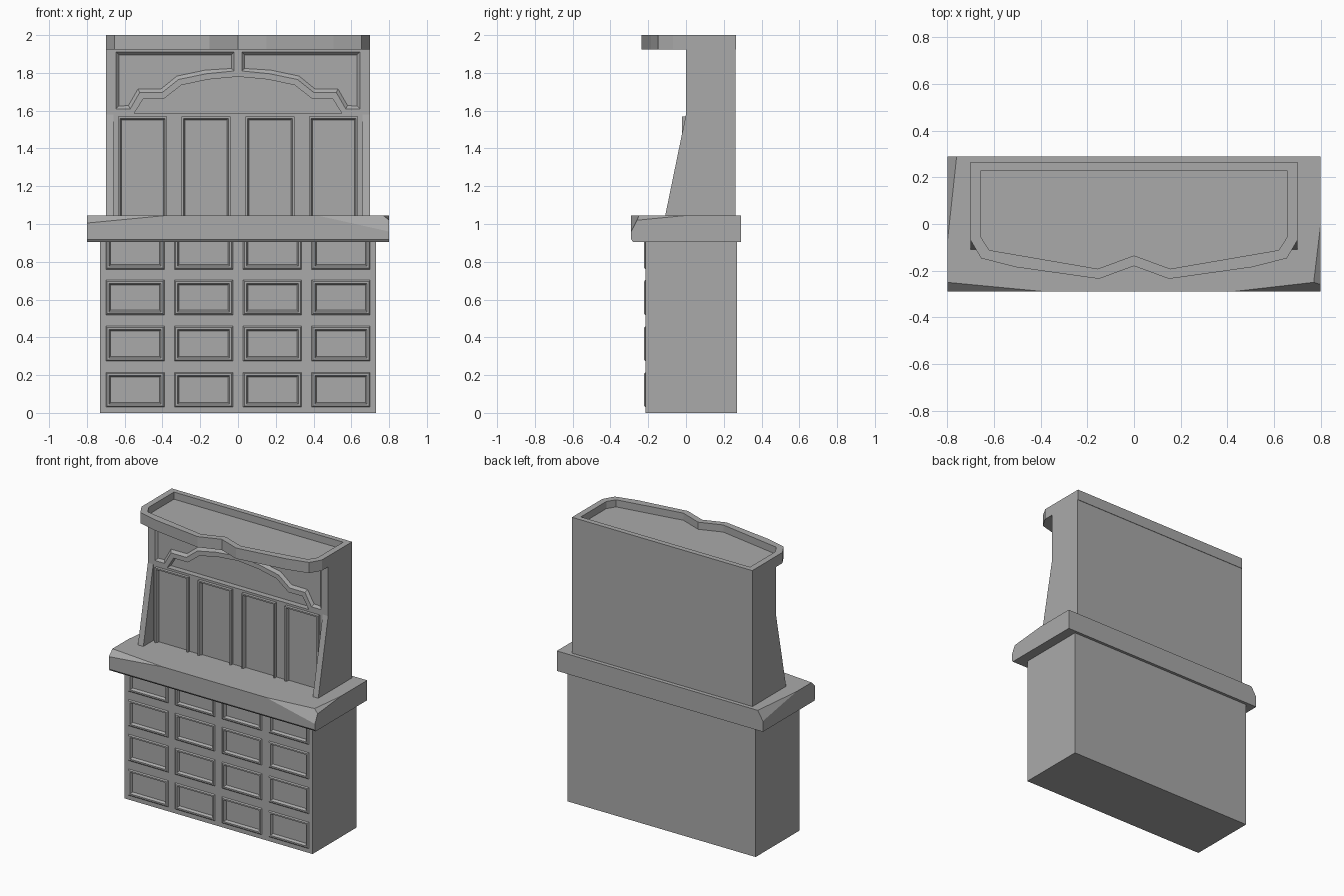
import bpy, bmesh
from mathutils import Vector

cube = bpy.data.objects.get("Cube")
if cube:
    bpy.data.objects.remove(cube)

GREY = (0.4, 0.4, 0.4, 1)
paint = bpy.data.materials.new("plain grey")
paint.use_nodes = True
paint.diffuse_color = GREY
paint.node_tree.nodes["Principled BSDF"].inputs["Base Color"].default_value = GREY


def finish(bm, name):
    bmesh.ops.recalc_face_normals(bm, faces=bm.faces)
    mesh = bpy.data.meshes.new(name)
    bm.to_mesh(mesh)
    bm.free()
    mesh.materials.append(paint)
    obj = bpy.data.objects.new(name, mesh)
    bpy.context.collection.objects.link(obj)
    return obj


def box(lo, hi):
    bm = bmesh.new()
    bmesh.ops.create_cube(bm, size=1)
    lo, hi = Vector(lo), Vector(hi)
    for v in bm.verts:
        v.co = (lo + hi) / 2 + v.co * (hi - lo)
    return bm


def prism(points, to_3d, push):
    """Solid from a flat outline; returns the mesh and its far cap."""
    bm = bmesh.new()
    face = bm.faces.new([bm.verts.new(to_3d(*p)) for p in points])
    ext = bmesh.ops.extrude_face_region(bm, geom=[face], use_keep_orig=True)["geom"]
    bmesh.ops.translate(bm, vec=push, verts=[g for g in ext if isinstance(g, bmesh.types.BMVert)])
    bmesh.ops.recalc_face_normals(bm, faces=bm.faces)
    cap = next(g for g in ext if isinstance(g, bmesh.types.BMFace))
    return bm, cap


def cut(bm, co, no, fill=False):
    geom = bm.verts[:] + bm.edges[:] + bm.faces[:]
    res = bmesh.ops.bisect_plane(bm, geom=geom, plane_co=co, plane_no=no, clear_outer=fill)
    if fill:
        edges = [g for g in res["geom_cut"] if isinstance(g, bmesh.types.BMEdge)]
        bmesh.ops.contextual_create(bm, geom=edges)


def panels(bm, spans_x, spans_z, steps):
    """Score the front into cells and shape each one with stepped insets."""
    for span in spans_x:
        for x in span:
            cut(bm, (x, 0, 0), (1, 0, 0))
    for span in spans_z:
        for z in span:
            cut(bm, (0, 0, z), (0, 0, 1))

    def inside(value, spans):
        return any(a < value < b for a, b in spans)

    cells = []
    for f in bm.faces:
        c = f.calc_center_median()
        if f.normal.y < -0.9 and inside(c.x, spans_x) and inside(c.z, spans_z):
            cells.append(f)
    for thickness, depth in steps:
        bmesh.ops.inset_individual(bm, faces=cells, thickness=thickness, depth=depth)


def carve(target, cutter):
    cutter.hide_render = True
    mod = target.modifiers.new("carve", 'BOOLEAN')
    mod.object = cutter
    mod.solver = 'EXACT'
    bpy.context.view_layer.objects.active = target
    bpy.ops.object.modifier_apply(modifier=mod.name)
    bpy.data.objects.remove(cutter)


def mirrored(half):
    """Complete a symmetric outline given from its middle to its +x end."""
    return half + [(-x, b) for x, b in reversed(half) if x > 0]


# Base cabinet with a grid of framed drawers
bm = box((-0.73, -0.215, 0), (0.73, 0.27, 0.95))
bm.normal_update()
columns = [(c - 0.155, c + 0.155) for c in (-0.545, -0.182, 0.182, 0.545)]
rows = [(0.03 + 0.244 * i, 0.215 + 0.244 * i) for i in range(3)] + [(0.76, 0.94)]
panels(bm, columns, rows, [(0.01, 0.007), (0.014, 0), (0.012, -0.018)])
finish(bm, "base_cabinet")

# Countertop with worn corners and a chamfered lower front edge
bm = box((-0.8, -0.29, 0.905), (0.8, 0.29, 1.045))
chips = [
    ((-0.8, -0.25, 1.045), (-0.38, -0.29, 1.045), (-0.8, -0.29, 1.005)),
    ((0.42, -0.29, 1.045), (0.77, -0.25, 1.045), (0.8, -0.29, 0.96)),
    ((0.8, 0, 1.045), (0.77, -0.25, 1.045), (0.8, -0.26, 1.02)),
    ((-0.76, 0.29, 1.045), (-0.8, -0.08, 1.045), (-0.8, 0.29, 0.98)),
    ((-0.8, -0.29, 0.918), (0.8, -0.29, 0.918), (0, -0.28, 0.905)),
]
for a, b, c in chips:
    a, b, c = Vector(a), Vector(b), Vector(c)
    normal = (b - a).cross(c - a).normalized()
    if normal.dot(a - Vector((0, 0, 0.975))) < 0:
        normal = -normal
    cut(bm, a, normal, fill=True)
finish(bm, "countertop")

# Upper cabinet with four tall framed panels
bm = box((-0.7, 0, 0.98), (0.7, 0.262, 1.94))
bm.normal_update()
doors = [(c - 0.13, c + 0.13) for c in (-0.505, -0.17, 0.17, 0.505)]
panels(bm, doors, [(1.0, 1.57)], [(0.001, 0.02), (0.014, 0), (0.012, -0.025)])
upper = finish(bm, "upper_cabinet")

# Arched niche above the panels
arch = [(0, 1.78), (0.16, 1.765), (0.3, 1.735), (0.39, 1.665), (0.5, 1.665), (0.55, 1.585)]
bm, cap = prism(mirrored(arch), lambda x, z: (x, -0.05, z), (0, 0.09, 0))
carve(upper, finish(bm, "niche_cutter"))

# Sunken corner fields that follow the arch
field = [(0.02, 1.91), (0.02, 1.81), (0.17, 1.795), (0.315, 1.765), (0.4, 1.697),
         (0.52, 1.697), (0.57, 1.61), (0.645, 1.61), (0.645, 1.91)]
for side in (-1, 1):
    bm, cap = prism(field, lambda x, z: (side * x, -0.05, z), (0, 0.05, 0))
    bmesh.ops.inset_individual(bm, faces=[cap], thickness=0.02, depth=0.015)
    carve(upper, finish(bm, "field_cutter"))

# Sloping side wings
for side, label in ((-1, "right"), (1, "left")):
    wing = [(0.01, 1.58), (0, 1.58), (-0.115, 1.02), (0.01, 1.02)]
    bm, cap = prism(wing, lambda y, z: (side * 0.7, y, z), (-side * 0.042, 0, 0))
    finish(bm, label + "_wing")

# Cornice: a shallow tray with a notched front
outer = [(0, -0.18), (0.15, -0.235), (0.505, -0.185), (0.655, -0.147), (0.7, -0.07), (0.7, 0.265)]
inner = [(0, -0.135), (0.155, -0.192), (0.62, -0.112), (0.657, -0.055), (0.657, 0.228)]
bm, cap = prism(mirrored(outer), lambda x, y: (x, y, 1.925), (0, 0, 0.075))
cornice = finish(bm, "cornice")
bm, cap = prism(mirrored(inner), lambda x, y: (x, y, 1.95), (0, 0, 0.1))
carve(cornice, finish(bm, "tray_cutter"))
